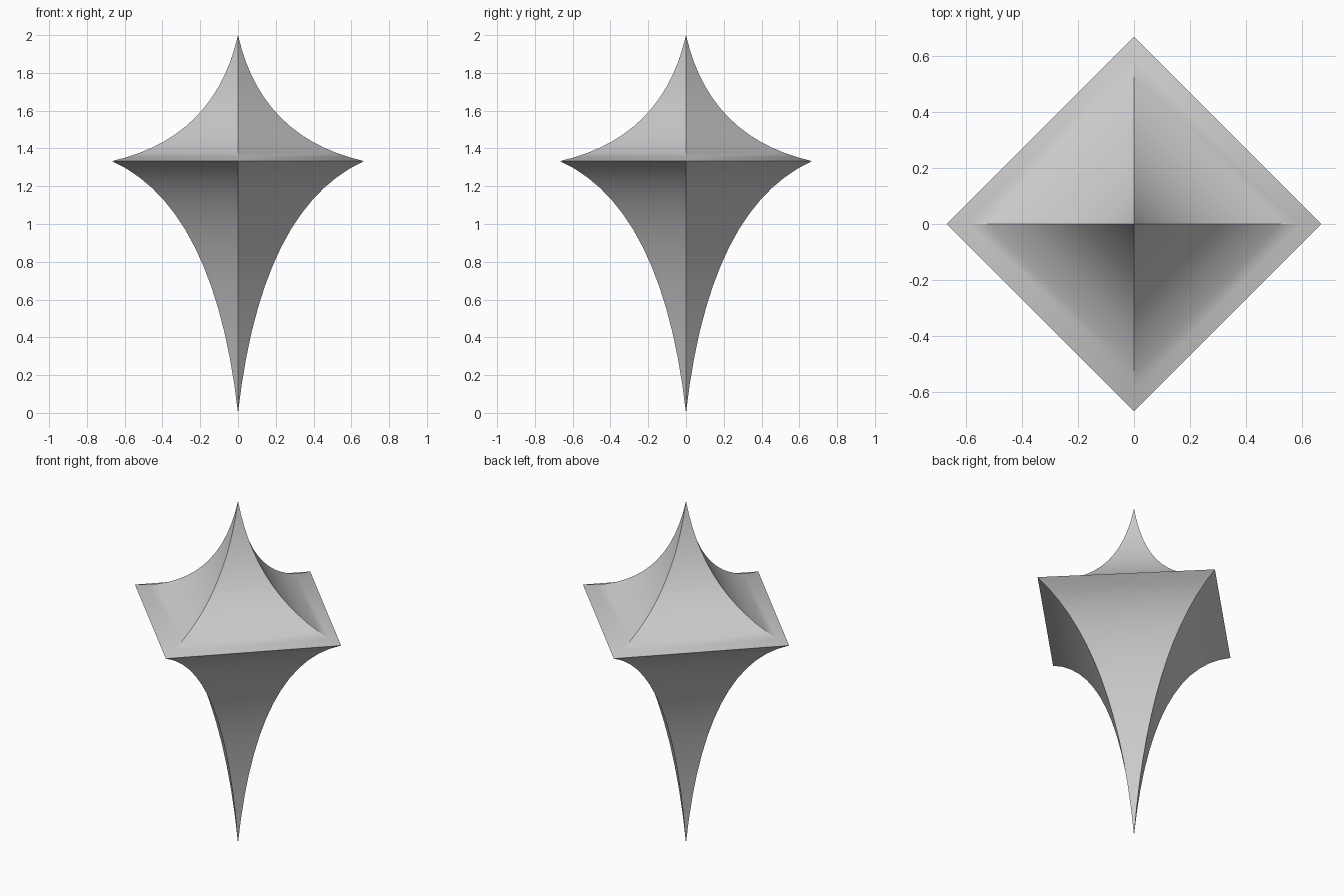
import bpy, bmesh

if "Cube" in bpy.data.objects:
    bpy.data.objects.remove(bpy.data.objects["Cube"])

R, Z = 0.667, 1.333      # half width and height of the widest edge
C, SEG = 0.123, 14       # bend control and steps per curve
SIDES = [(1, 0), (0, 1), (-1, 0), (0, -1)]


def curve(height):
    """Concave curve from the tip to the widest edge, as (radius, z)."""
    pts = []
    for i in range(SEG + 1):
        t = i / SEG
        b = 2 * t * (1 - t) * C
        r = b + t * t * R
        h = ((1 - t) ** 2 * R + b) / R
        pts.append((r, Z + height * h))
    return pts


# Full profile from bottom tip to top tip
profile = curve(-Z) + curve(2 - Z)[::-1][1:]

# Four-sided spike with a square ring at every profile step
bm = bmesh.new()
bottom = bm.verts.new((0, 0, 0))
top = bm.verts.new((0, 0, 2))
rings = [[bm.verts.new((r * x, r * y, z)) for x, y in SIDES]
         for r, z in profile[1:-1]]
for k in range(4):
    n = (k + 1) % 4
    bm.faces.new((bottom, rings[0][n], rings[0][k]))
    for a, b in zip(rings, rings[1:]):
        bm.faces.new((a[k], a[n], b[n], b[k]))
    bm.faces.new((rings[-1][k], rings[-1][n], top))
bmesh.ops.recalc_face_normals(bm, faces=bm.faces)

mesh = bpy.data.meshes.new("crystal")
bm.to_mesh(mesh)
bm.free()
crystal = bpy.data.objects.new("crystal", mesh)
bpy.context.collection.objects.link(crystal)

# Smooth along the curves, sharp at ribs and widest edge
bpy.context.view_layer.objects.active = crystal
crystal.select_set(True)
bpy.ops.object.shade_smooth_by_angle(angle=0.52)
